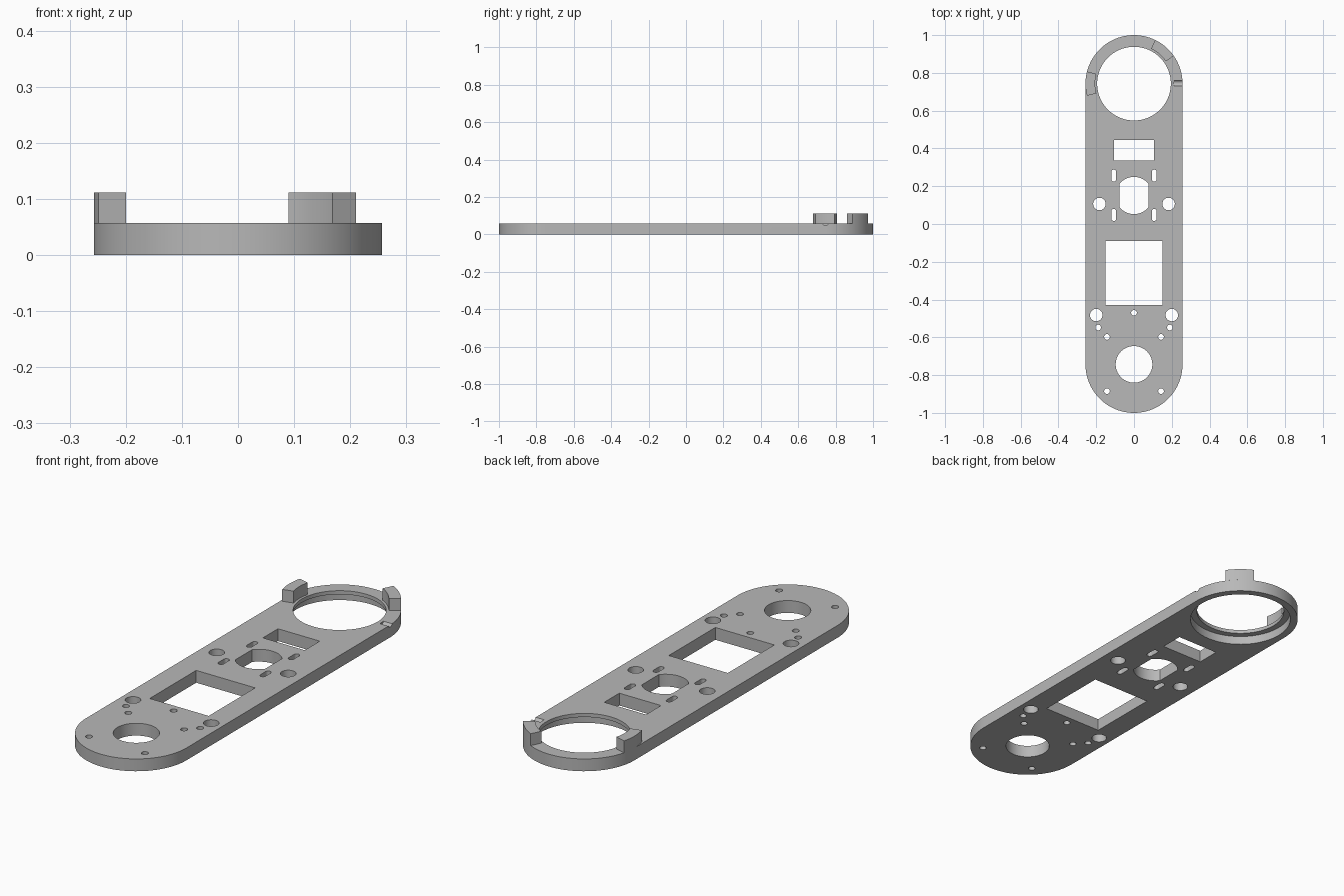
import bpy
import bmesh
from math import cos, sin, pi, radians, sqrt, asin

cube = bpy.data.objects.get("Cube")
if cube:
    bpy.data.objects.remove(cube, do_unlink=True)

WIDTH = 0.257          # half width and end radius
END = 1 - WIDTH        # centre of each rounded end
TOP = 0.057            # plate thickness
TAB_TOP = 0.112
LIP = 0.04             # underside of the ring lip

grey = bpy.data.materials.new("grey plastic")
grey.use_nodes = True
colour = (0.48, 0.48, 0.48, 1)
grey.diffuse_color = colour
grey.node_tree.nodes["Principled BSDF"].inputs["Base Color"].default_value = colour


def arc(x, y, r, start, end, steps):
    return [(x + r * cos(start + (end - start) * i / steps),
             y + r * sin(start + (end - start) * i / steps)) for i in range(steps + 1)]


def circle(x, y, r, steps=48):
    return arc(x, y, r, 0, 2 * pi, steps)[:-1]


def slot(x, y, r, half, steps=16):
    """Upright outline with round ends; half is the distance to each end centre."""
    return arc(x, y + half, r, 0, pi, steps) + arc(x, y - half, r, pi, 2 * pi, steps)


def rectangle(half_x, y0, y1):
    return [(-half_x, y0), (half_x, y0), (half_x, y1), (-half_x, y1)]


def prism(bm, outline, z0, z1):
    low = [bm.verts.new((x, y, z0)) for x, y in outline]
    high = [bm.verts.new((x, y, z1)) for x, y in outline]
    bm.faces.new(low[::-1])
    bm.faces.new(high)
    n = len(outline)
    for i in range(n):
        j = (i + 1) % n
        bm.faces.new((low[i], low[j], high[j], high[i]))


def make(name, prisms):
    bm = bmesh.new()
    for outline, z0, z1 in prisms:
        prism(bm, outline, z0, z1)
    mesh = bpy.data.meshes.new(name)
    bm.to_mesh(mesh)
    bm.free()
    mesh.materials.append(grey)
    ob = bpy.data.objects.new(name, mesh)
    bpy.context.collection.objects.link(ob)
    return ob


def smooth(ob):
    bpy.ops.object.select_all(action='DESELECT')
    ob.select_set(True)
    bpy.context.view_layer.objects.active = ob
    bpy.ops.object.shade_smooth_by_angle(angle=radians(30))


# Long plate with round ends
plate = make("base_plate", [(slot(0, 0, WIDTH, END, 48), 0, TOP)])

# Openings that pass right through the plate
holes = [
    circle(0, END, 0.195, 96),
    circle(0, -END, 0.097, 64),
    rectangle(0.107, 0.335, 0.445),
    rectangle(0.151, -0.43, -0.09),
    circle(0, -0.47, 0.015, 24),
]
# Round centre hole with two flat sides
flat = asin(sqrt(1 - 0.78 ** 2))
holes.append(arc(0, 0.151, 0.0985, flat, pi - flat, 24)
             + arc(0, 0.151, 0.0985, pi + flat, 2 * pi - flat, 24))
# Mirrored bolt holes and slots
for s in (-1, 1):
    holes += [circle(s * 0.183, 0.106, 0.033), circle(s * 0.2, -0.482, 0.033)]
    holes += [circle(s * x, y, 0.015, 24)
              for x, y in ((0.19, -0.548), (0.143, -0.598), (0.143, -0.885))]
    holes += [slot(s * 0.107, y, 0.013, 0.019) for y in (0.256, 0.048)]
through = make("hole_cutter", [(h, -0.1, 0.2) for h in holes])

# Wider recess under the ring lip
recess = make("recess_cutter", [(circle(0, END, 0.224, 96), -0.1, LIP)])

# Small round groove across the rim, laid along x
groove = make("groove_cutter", [(circle(0, 0, 0.016, 32), 0, 0.1)])
groove.rotation_euler = (0, pi / 2, 0)
groove.location = (0.213, END + 0.003, TOP + 0.007)

# Cut the plate and bake the result
cutters = (through, recess, groove)
for cutter in cutters:
    cutter.hide_render = True
    mod = plate.modifiers.new(cutter.name, 'BOOLEAN')
    mod.operation = 'DIFFERENCE'
    mod.solver = 'EXACT'
    mod.object = cutter
bpy.context.view_layer.update()
result = bpy.data.meshes.new_from_object(
    plate.evaluated_get(bpy.context.evaluated_depsgraph_get()))
plate.modifiers.clear()
plate.data = result
for cutter in cutters:
    bpy.data.objects.remove(cutter, do_unlink=True)
smooth(plate)

# Curved upright tabs on the ring
for name, middle in (("right_tab", 180), ("back_left_tab", 49.5)):
    a, b = radians(middle - 14.5), radians(middle + 14.5)
    outline = arc(0, END, WIDTH, a, b, 12) + arc(0, END, 0.206, b, a, 12)
    smooth(make(name, [(outline, TOP, TAB_TOP)]))
